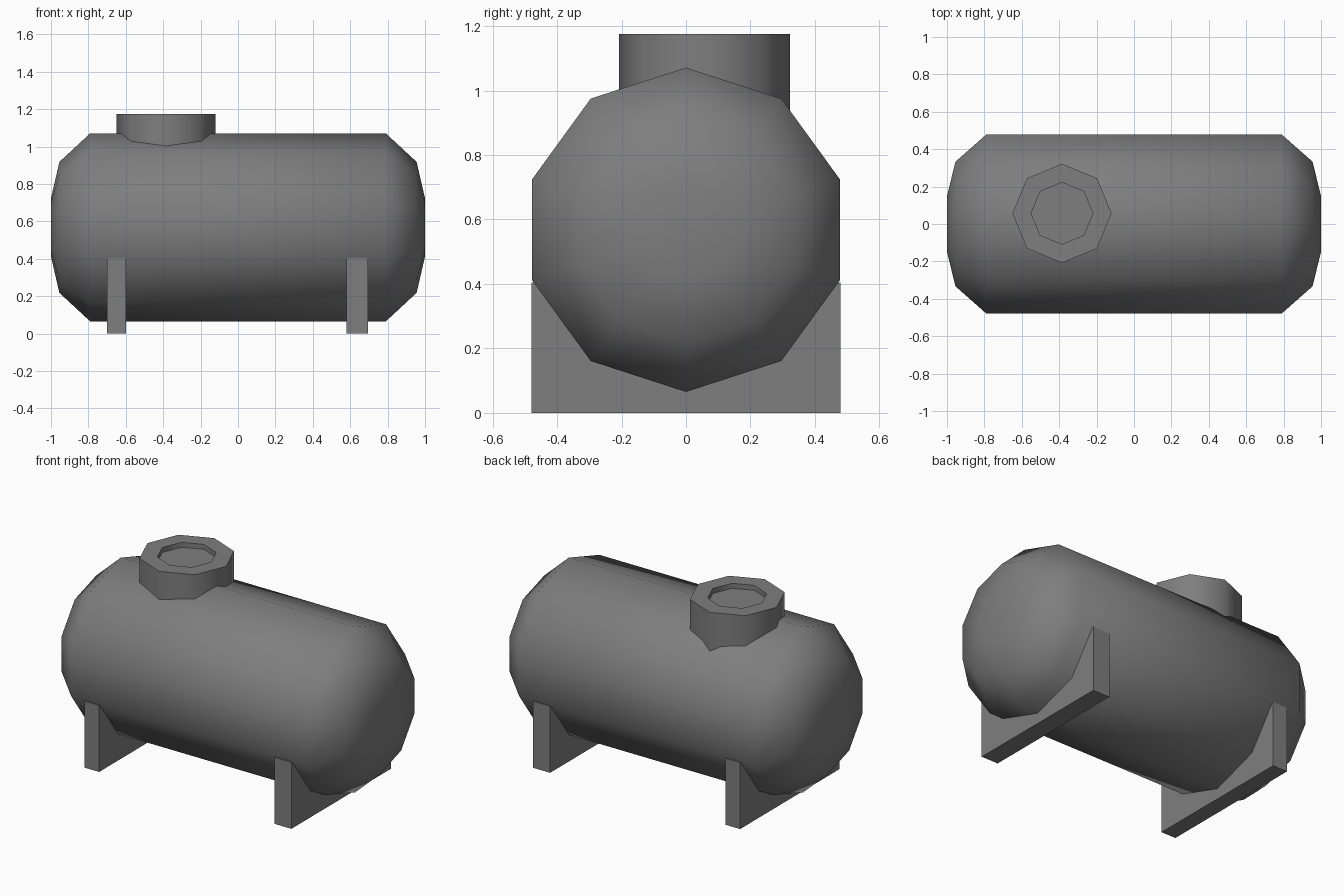
import bpy
import bmesh
from math import cos, sin, pi, radians

cube = bpy.data.objects.get("Cube")
if cube:
    bpy.data.objects.remove(cube, do_unlink=True)

# Single grey paint
grey = bpy.data.materials.new("tank_grey")
grey.use_nodes = True
colour = (0.21, 0.21, 0.21, 1)
grey.diffuse_color = colour
grey.node_tree.nodes["Principled BSDF"].inputs["Base Color"].default_value = colour


def finish(name, bm, smooth_angle=None):
    bmesh.ops.recalc_face_normals(bm, faces=bm.faces)
    mesh = bpy.data.meshes.new(name)
    bm.to_mesh(mesh)
    bm.free()
    mesh.materials.append(grey)
    obj = bpy.data.objects.new(name, mesh)
    bpy.context.collection.objects.link(obj)
    if smooth_angle:
        bpy.ops.object.select_all(action="DESELECT")
        obj.select_set(True)
        bpy.context.view_layer.objects.active = obj
        bpy.ops.object.shade_smooth_by_angle(angle=radians(smooth_angle))
    return obj


def lathe(name, profile, sides, place, smooth_angle):
    """Skin rings of (radius, height) and cap both ends."""
    bm = bmesh.new()
    rings = []
    for r, h in profile:
        turns = [2 * pi * i / sides for i in range(sides)]
        rings.append([bm.verts.new(place(r * sin(a), r * cos(a), h)) for a in turns])
    for low, high in zip(rings, rings[1:]):
        for i in range(sides):
            j = (i + 1) % sides
            bm.faces.new((low[i], low[j], high[j], high[i]))
    bm.faces.new(rings[0])
    bm.faces.new(rings[-1])
    return finish(name, bm, smooth_angle)


# Ten-sided tank with stepped domed ends, lying along x
half = [(0.503, 0.79), (0.35, 0.955), (0.155, 1.0)]
profile = [(r, -x) for r, x in reversed(half)] + half
lathe("tank_body", profile, 10, lambda u, v, h: (h, u, 0.568 + v), 70)

# Eight-sided hatch with a recessed lid
hatch = [(0.265, 0.85), (0.265, 1.175), (0.165, 1.175), (0.165, 1.145)]
lathe("hatch", hatch, 8, lambda u, v, h: (u - 0.385, v + 0.057, h), 50)

# Cradle plates under the tank
for name, x0, x1 in (("right_support", -0.70, -0.60), ("left_support", 0.58, 0.695)):
    bm = bmesh.new()
    bmesh.ops.create_cube(bm, size=1)
    for v in bm.verts:
        v.co = (x1 if v.co.x > 0 else x0, v.co.y * 0.958, 0.405 if v.co.z > 0 else 0)
    finish(name, bm)
